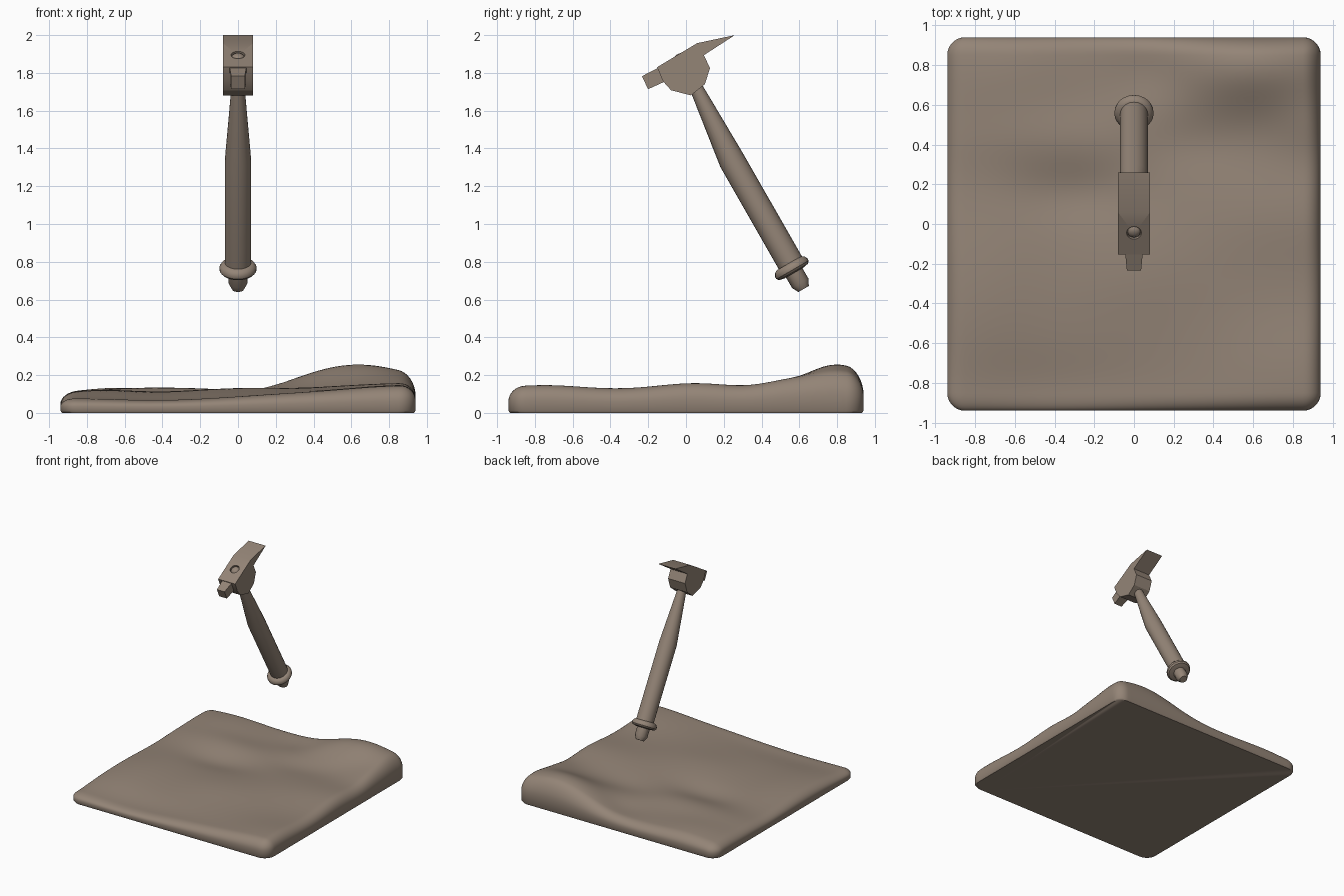
import bpy, bmesh, math
from mathutils import Vector

if "Cube" in bpy.data.objects:
    bpy.data.objects.remove(bpy.data.objects["Cube"])

mat = bpy.data.materials.new("taupe_stone")
mat.diffuse_color = (0.295, 0.232, 0.183, 1)
mat.use_nodes = True
mat.node_tree.nodes["Principled BSDF"].inputs["Base Color"].default_value = mat.diffuse_color


def finish(name, bm, angle=35):
    bmesh.ops.recalc_face_normals(bm, faces=bm.faces)
    me = bpy.data.meshes.new(name)
    bm.to_mesh(me)
    bm.free()
    ob = bpy.data.objects.new(name, me)
    bpy.context.collection.objects.link(ob)
    me.materials.append(mat)
    bpy.ops.object.select_all(action='DESELECT')
    ob.select_set(True)
    bpy.context.view_layer.objects.active = ob
    bpy.ops.object.shade_smooth_by_angle(angle=math.radians(angle))
    return ob


def tube(name, pts, segs=20, angle=35):
    """Round tube through (y, z, radius) points in the x = 0 plane."""
    bm = bmesh.new()
    rings = []
    for i, (y, z, r) in enumerate(pts):
        a, b = pts[max(i - 1, 0)], pts[min(i + 1, len(pts) - 1)]
        t = Vector((0, b[0] - a[0], b[1] - a[1])).normalized()
        n = Vector((0, -t.z, t.y))
        c = Vector((0, y, z))
        rings.append([bm.verts.new(c + Vector((r * math.cos(k), 0, 0)) + n * r * math.sin(k))
                      for k in (2 * math.pi * j / segs for j in range(segs))])
    for p, q in zip(rings, rings[1:]):
        for j in range(segs):
            k = (j + 1) % segs
            bm.faces.new((p[j], p[k], q[k], q[j]))
    bm.faces.new(rings[0])
    bm.faces.new(rings[-1])
    return finish(name, bm, angle)


def along(y, z, dy, dz, profile):
    return [(y + dy * s, z + dz * s, r) for s, r in profile]


# Uneven ground slab: rounded square with soft bumps (x, y, size x, size y, height)
BUMPS = [(.62, .80, .30, .17, .138), (.85, .05, .40, .20, .035), (.85, -.75, .25, .20, .025),
         (-.40, -.85, .40, .15, -.03), (-.65, .75, .25, .20, .04), (-.35, .42, .35, .12, .03),
         (-.30, .15, .20, .10, -.02), (.25, .40, .20, .10, -.015), (.10, .75, .15, .10, -.02),
         (-.75, -.30, .20, .30, .03), (0, -.25, .30, .20, .025), (.90, .50, .15, .12, .03)]


def height(x, y):
    return .105 + .02 * x + sum(h * math.exp(-((x - cx) / sx) ** 2 / 2 - ((y - cy) / sy) ** 2 / 2)
                                for cx, cy, sx, sy, h in BUMPS)


HALF, R = 0.94, 0.09
IN = HALF - R
core = [-IN + 2 * IN * i / 56 for i in range(57)]
rim = [IN + R * math.sin(math.pi / 2 * i / 8) for i in range(1, 9)]
axis = [-v for v in reversed(rim)] + core + rim
bm = bmesh.new()
grid = []
for a in axis:
    row = []
    for b in axis:
        ca, cb = max(-IN, min(IN, a)), max(-IN, min(IN, b))
        u, v = (a - ca) / R, (b - cb) / R
        t = min(1, max(abs(u), abs(v)))
        f = t / math.hypot(u, v) if t > 0 else 0
        x, y = ca + u * f * R, cb + v * f * R
        row.append(bm.verts.new((x, y, height(x, y) * (.45 + .55 * math.sqrt(max(0, 1 - t ** 2.2))))))
    grid.append(row)
n = len(axis) - 1
for i in range(n):
    for j in range(n):
        bm.faces.new((grid[i][j], grid[i + 1][j], grid[i + 1][j + 1], grid[i][j + 1]))
border = ([grid[i][0] for i in range(n)] + [grid[n][j] for j in range(n)] +
          [grid[i][n] for i in range(n, 0, -1)] + [grid[0][j] for j in range(n, 0, -1)])
low = [bm.verts.new((v.co.x, v.co.y, .012)) for v in border]
foot = [bm.verts.new((v.co.x * .992, v.co.y * .992, 0)) for v in border]
for p, q in ((border, low), (low, foot)):
    for i in range(len(p)):
        k = (i + 1) % len(p)
        bm.faces.new((p[i], p[k], q[k], q[i]))
bm.faces.new(foot)
finish("ground_slab", bm, 50)

# Hammer head with pointed claw: side profile (y, z) extruded across x
PROFILE = [(-.153, 1.83), (.058, 1.957), (.259, 2.0), (.095, 1.894), (.127, 1.825),
           (.10, 1.74), (.026, 1.681), (-.079, 1.708), (-.122, 1.756)]
bm = bmesh.new()
left = [bm.verts.new((-.08, y, z)) for y, z in PROFILE]
right = [bm.verts.new((.08, y, z)) for y, z in PROFILE]
bm.faces.new(left)
bm.faces.new(right)
for i in range(len(left)):
    k = (i + 1) % len(left)
    bm.faces.new((left[i], left[k], right[k], right[i]))
head = finish("hammer_head", bm, 30)

# Shallow socket in the top of the head, with the domed shaft end inside
UP = (-.51, .86)
cutter = tube("socket_cutter", along(-.045, 1.895, *UP, [(-.018, .037), (.05, .037)]))
cutter.hide_render = True
cutter.hide_viewport = True
cut = head.modifiers.new("socket", 'BOOLEAN')
cut.operation = 'DIFFERENCE'
cut.object = cutter
tube("shaft_end", along(-.045, 1.895, *UP, [(-.03, .033), (-.01, .032), (-.002, .024), (.003, .01)]))

# Tapered striking face
bm = bmesh.new()
loops = []
for y, z, hx, hn in ((-.11, 1.80, .046, .041), (-.217, 1.748, .036, .038)):
    ny, nz = .42 * hn, -.91 * hn
    loops.append([bm.verts.new((sx * hx, y + s * ny, z + s * nz))
                  for sx, s in ((-1, -1), (1, -1), (1, 1), (-1, 1))])
for i in range(4):
    k = (i + 1) % 4
    bm.faces.new((loops[0][i], loops[0][k], loops[1][k], loops[1][i]))
for lp in loops:
    bm.faces.new(lp)
finish("striking_face", bm)

# Handle, collar and end knob
tube("handle", [(.02, 1.79, .034), (.063, 1.703, .037), (.243, 1.336, .07), (.555, .79, .07)])
DOWN = (.5, -.866)
tube("collar", along(.56, .764, *DOWN, [(-.032, .075), (-.022, .09), (-.006, .099),
                                        (.008, .098), (.02, .088), (.026, .06)]), 24)
tube("end_knob", along(.56, .764, *DOWN, [(0, .05), (.09, .05), (.125, .032)]), 12)
